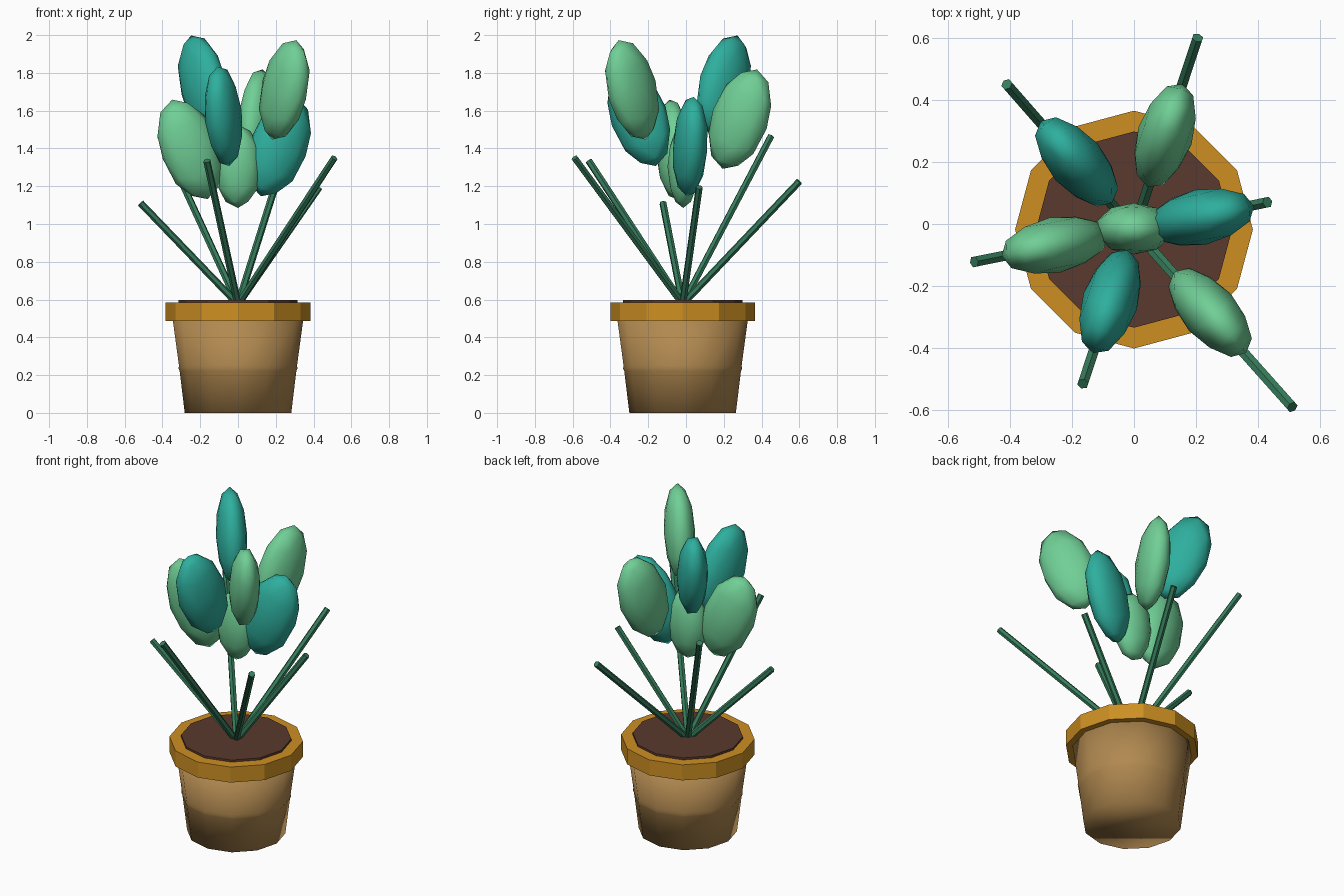
import bpy, bmesh, math
from mathutils import Vector, Matrix

cube = bpy.data.objects.get("Cube")
if cube:
    bpy.data.objects.remove(cube, do_unlink=True)

CENTRE = Vector((0, -0.018, 0))


def material(name, rgb):
    m = bpy.data.materials.new(name)
    m.use_nodes = True
    m.diffuse_color = (*rgb, 1)
    m.node_tree.nodes["Principled BSDF"].inputs["Base Color"].default_value = (*rgb, 1)
    return m


CLAY = material("tan clay", (0.44, 0.25, 0.08))
RIM = material("orange clay", (0.61, 0.275, 0.016))
SOIL = material("brown soil", (0.102, 0.042, 0.026))
STEM = material("dark green", (0.037, 0.205, 0.107))
TEAL = material("teal", (0.027, 0.429, 0.342))
MINT = material("light green", (0.162, 0.624, 0.305))


def finish(name, bm, mat, smooth=False):
    bmesh.ops.recalc_face_normals(bm, faces=bm.faces)
    for f in bm.faces:
        f.smooth = smooth
    mesh = bpy.data.meshes.new(name)
    bm.to_mesh(mesh)
    bm.free()
    mesh.materials.append(mat)
    obj = bpy.data.objects.new(name, mesh)
    bpy.context.collection.objects.link(obj)
    return obj


def turned(name, profile, mat, smooth=False, sides=12):
    """Closed solid turned around the pot axis from (radius, height) pairs."""
    bm = bmesh.new()
    rings = []
    for r, z in profile:
        rings.append([bm.verts.new(CENTRE + Vector((r * math.cos(a), r * math.sin(a), z)))
                      for a in (math.tau * i / sides for i in range(sides))])
    for low, high in zip(rings, rings[1:]):
        for i in range(sides):
            j = (i + 1) % sides
            bm.faces.new((low[i], low[j], high[j], high[i]))
    bm.faces.new(rings[0][::-1])
    bm.faces.new(rings[-1])
    return finish(name, bm, mat, smooth)


def stem(name, tip):
    base = CENTRE + Vector((0, 0, 0.575))
    axis = Vector(tip) - base
    bm = bmesh.new()
    place = Matrix.Translation(base + axis / 2) @ axis.to_track_quat("Z", "Y").to_matrix().to_4x4()
    bmesh.ops.create_cone(bm, cap_ends=True, segments=6, radius1=0.019, radius2=0.019,
                          depth=axis.length, matrix=place)
    finish(name, bm, STEM)


def leaf(name, centre, size, yaw, tilt, mat):
    """Flattened egg, broad along the yaw direction and leaning outward."""
    bm = bmesh.new()
    place = (Matrix.Translation(centre) @ Matrix.Rotation(yaw, 4, "Z")
             @ Matrix.Rotation(tilt, 4, "Y") @ Matrix.Diagonal((*size, 1)))
    bmesh.ops.create_icosphere(bm, subdivisions=2, radius=1, matrix=place)
    finish(name, bm, mat, True)


# Pot with a faint bead around the middle
turned("pot_body", [(0.282, 0), (0.309, 0.222), (0.315, 0.235), (0.3125, 0.25), (0.345, 0.49)],
       CLAY, True)
turned("pot_rim", [(0.383, 0.487), (0.383, 0.585)], RIM)
turned("soil", [(0.316, 0.57), (0.316, 0.598)], SOIL)

# Stems, each with a leaf floating over it: stem tip, leaf centre, leaf colour
PLANT = {
    "back": ((0.205, 0.6, 1.225), (0.1, 0.285, 1.555), MINT),
    "back_right": ((-0.41, 0.45, 1.465), (-0.185, 0.2, 1.735), TEAL),
    "left": ((0.43, 0.07, 1.195), (0.215, 0.022, 1.41), TEAL),
    "right": ((-0.515, -0.122, 1.11), (-0.255, -0.068, 1.395), MINT),
    "front": ((-0.165, -0.515, 1.335), (-0.077, -0.25, 1.57), TEAL),
    "front_left": ((0.51, -0.59, 1.35), (0.245, -0.285, 1.71), MINT),
}
for side, (tip, centre, mat) in PLANT.items():
    stem(side + "_stem", tip)
    out = Vector(tip) - CENTRE
    leaf(side + "_leaf", centre, (0.157, 0.09, 0.28), math.atan2(out.y, out.x),
         math.radians(20), mat)

# Small upright leaf in the middle
leaf("middle_leaf", (0, -0.015, 1.305), (0.125, 0.083, 0.22), 0, 0, MINT)
